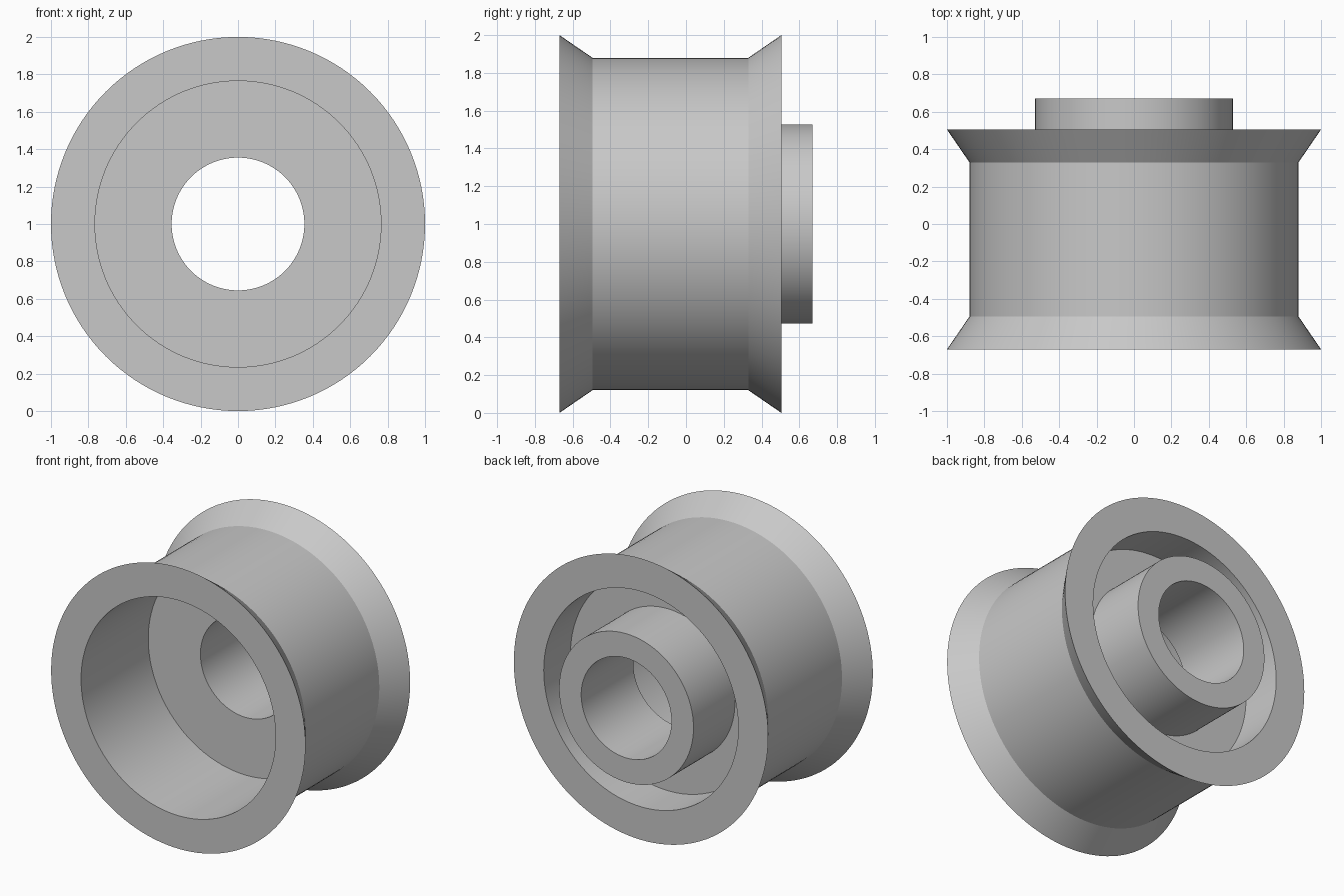
import bpy
import bmesh
import math
from mathutils import Vector

cube = bpy.data.objects.get("Cube")
if cube:
    bpy.data.objects.remove(cube, do_unlink=True)

SEGMENTS = 128
RIM_R, BARREL_R, CAVITY_R, HUB_R, BORE_R = 1.0, 0.88, 0.765, 0.528, 0.355
FRONT, BACK, HUB_END = -0.67, 0.505, 0.67
FLANGE = 0.175
WEB_FRONT, WEB_BACK = 0.085, 0.205

# Plain grey material
grey = bpy.data.materials.new("plain grey")
grey.use_nodes = True
colour = (0.58, 0.58, 0.58, 1)
grey.diffuse_color = colour
grey.node_tree.nodes["Principled BSDF"].inputs["Base Color"].default_value = colour


def lathe(name, profile, material):
    """Revolve a closed (radius, y) profile about the y axis."""
    bm = bmesh.new()
    verts = [bm.verts.new((r, y, 0)) for r, y in profile]
    edges = [bm.edges.new((v, verts[(i + 1) % len(verts)])) for i, v in enumerate(verts)]
    bmesh.ops.spin(bm, geom=verts + edges, cent=Vector(), axis=(0, 1, 0),
                   angle=math.tau, steps=SEGMENTS, use_merge=True)
    bmesh.ops.remove_doubles(bm, verts=bm.verts, dist=0.0001)
    bmesh.ops.recalc_face_normals(bm, faces=bm.faces)
    mesh = bpy.data.meshes.new(name)
    bm.to_mesh(mesh)
    bm.free()
    mesh.materials.append(material)
    obj = bpy.data.objects.new(name, mesh)
    bpy.context.collection.objects.link(obj)
    obj.location.z = RIM_R
    bpy.ops.object.select_all(action="DESELECT")
    obj.select_set(True)
    bpy.context.view_layer.objects.active = obj
    bpy.ops.object.shade_smooth_by_angle(angle=math.radians(25))
    return obj


# Flanged barrel, inner web and hub as one turned piece
lathe("flanged_roller", [
    # Outer barrel with flared flanges
    (RIM_R, FRONT), (BARREL_R, FRONT + FLANGE),
    (BARREL_R, BACK - FLANGE), (RIM_R, BACK),
    # Shallow back recess and projecting hub
    (CAVITY_R, BACK), (CAVITY_R, WEB_BACK),
    (HUB_R, WEB_BACK), (HUB_R, HUB_END),
    # Bore and deep front recess
    (BORE_R, HUB_END), (BORE_R, WEB_FRONT),
    (CAVITY_R, WEB_FRONT), (CAVITY_R, FRONT),
], grey)
